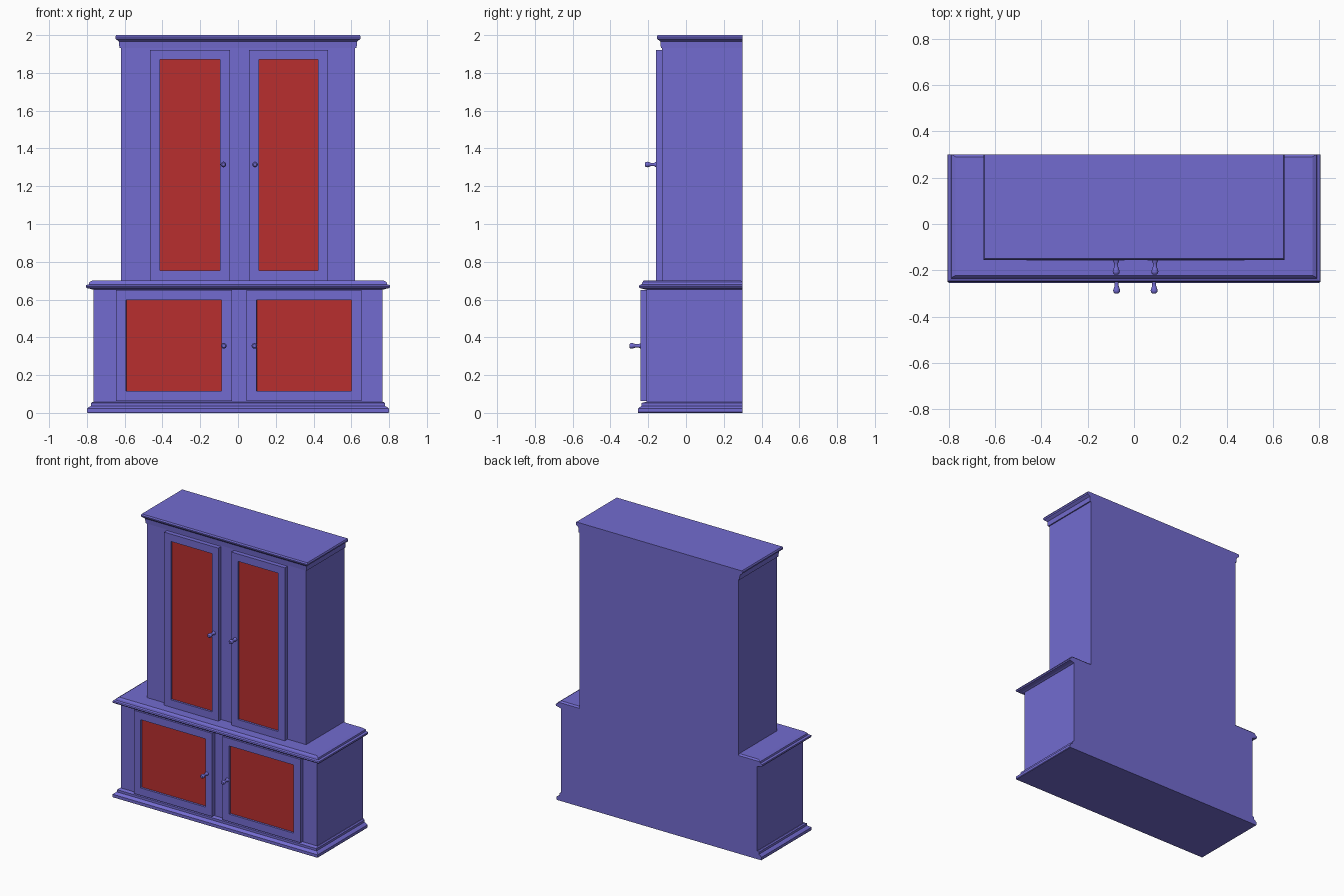
import bpy, bmesh, math
from mathutils import Matrix

if "Cube" in bpy.data.objects:
    bpy.data.objects.remove(bpy.data.objects["Cube"])

BACK = 0.30


def material(name, rgb):
    m = bpy.data.materials.new(name)
    m.diffuse_color = (*rgb, 1)
    m.use_nodes = True
    m.node_tree.nodes["Principled BSDF"].inputs["Base Color"].default_value = m.diffuse_color
    return m


PURPLE = material("purple paint", (0.17, 0.148, 0.63))
RED = material("red panel", (0.48, 0.028, 0.028))


def finish(bm, name, mats):
    bmesh.ops.recalc_face_normals(bm, faces=bm.faces)
    me = bpy.data.meshes.new(name)
    bm.to_mesh(me)
    bm.free()
    for m in mats:
        me.materials.append(m)
    ob = bpy.data.objects.new(name, me)
    bpy.context.collection.objects.link(ob)
    return ob


def stacked(name, rings):
    """Loft rectangular rings (half width, front y, z[, back y]) upward and cap them."""
    bm = bmesh.new()
    loops = []
    for hw, front, z, *back in rings:
        b = back[0] if back else BACK
        loops.append([bm.verts.new(p) for p in
                      ((-hw, front, z), (hw, front, z), (hw, b, z), (-hw, b, z))])
    for lo, hi in zip(loops, loops[1:]):
        for i in range(4):
            j = (i + 1) % 4
            bm.faces.new((lo[i], lo[j], hi[j], hi[i]))
    bm.faces.new(loops[0][::-1])
    bm.faces.new(loops[-1])
    return finish(bm, name, [PURPLE])


def door(name, x0, x1, z0, z1, front, back, border):
    """Box whose front face is inset and sunk, leaving a red panel."""
    bm = bmesh.new()
    size = (x1 - x0, back - front, z1 - z0)
    mid = ((x0 + x1) / 2, (front + back) / 2, (z0 + z1) / 2)
    bmesh.ops.create_cube(bm, size=1, matrix=Matrix.Translation(mid) @ Matrix.Diagonal((*size, 1)))
    bm.normal_update()
    face = min(bm.faces, key=lambda f: f.normal.y)
    bmesh.ops.inset_region(bm, faces=[face], thickness=border)
    bmesh.ops.inset_region(bm, faces=[face], thickness=0.0005, depth=-0.014)
    face.material_index = 1
    return finish(bm, name, [PURPLE, RED])


def knob(name, x, y, z):
    """Turned pull: profile of (distance from door, radius) spun around y."""
    profile = [(-0.004, 0.013), (0.004, 0.013), (0.010, 0.009), (0.028, 0.009), (0.036, 0.012),
               (0.046, 0.015), (0.054, 0.014), (0.059, 0.009)]
    n = 16
    bm = bmesh.new()
    loops = [[bm.verts.new((x + r * math.cos(2 * math.pi * k / n), y - d,
                            z + r * math.sin(2 * math.pi * k / n))) for k in range(n)]
             for d, r in profile]
    for a, b in zip(loops, loops[1:]):
        for k in range(n):
            bm.faces.new((a[k], a[(k + 1) % n], b[(k + 1) % n], b[k]))
    bm.faces.new(loops[0])
    bm.faces.new(loops[-1])
    for f in bm.faces:
        f.smooth = len(f.verts) == 4
    return finish(bm, name, [PURPLE])


# Carcasses
stacked("lower_cabinet", [(0.765, -0.21, 0.03), (0.765, -0.21, 0.67)])
stacked("upper_cabinet", [(0.62, -0.127, 0.69), (0.62, -0.127, 1.95)])

# Mouldings: plinth, counter and crown
stacked("plinth", [(0.797, -0.253, 0), (0.80, -0.255, 0.004), (0.80, -0.255, 0.022),
                   (0.785, -0.24, 0.034), (0.778, -0.235, 0.036), (0.778, -0.235, 0.052),
                   (0.77, -0.215, 0.058)])
stacked("counter", [(0.768, -0.213, 0.652), (0.778, -0.224, 0.656), (0.802, -0.245, 0.661),
                    (0.806, -0.25, 0.668), (0.804, -0.247, 0.676), (0.79, -0.235, 0.681),
                    (0.787, -0.231, 0.692), (0.77, -0.222, 0.702, 0.29)])
stacked("crown", [(0.628, -0.133, 1.932), (0.63, -0.136, 1.966), (0.638, -0.143, 1.972),
                  (0.648, -0.153, 1.98), (0.65, -0.155, 1.99), (0.645, -0.15, 2.0)])

# Doors with their pulls
for side, lower, upper, kx_low, kx_up in (
        ("left", (-0.645, -0.033), (-0.465, -0.042), -0.075, -0.077),
        ("right", (0.046, 0.655), (0.058, 0.476), 0.087, 0.09)):
    door(side + "_lower_door", *lower, 0.063, 0.65, -0.24, -0.20, 0.075)
    door(side + "_upper_door", *upper, 0.702, 1.922, -0.158, -0.12, 0.0735)
    knob(side + "_lower_knob", kx_low, -0.24, 0.355)
    knob(side + "_upper_knob", kx_up, -0.158, 1.315)
